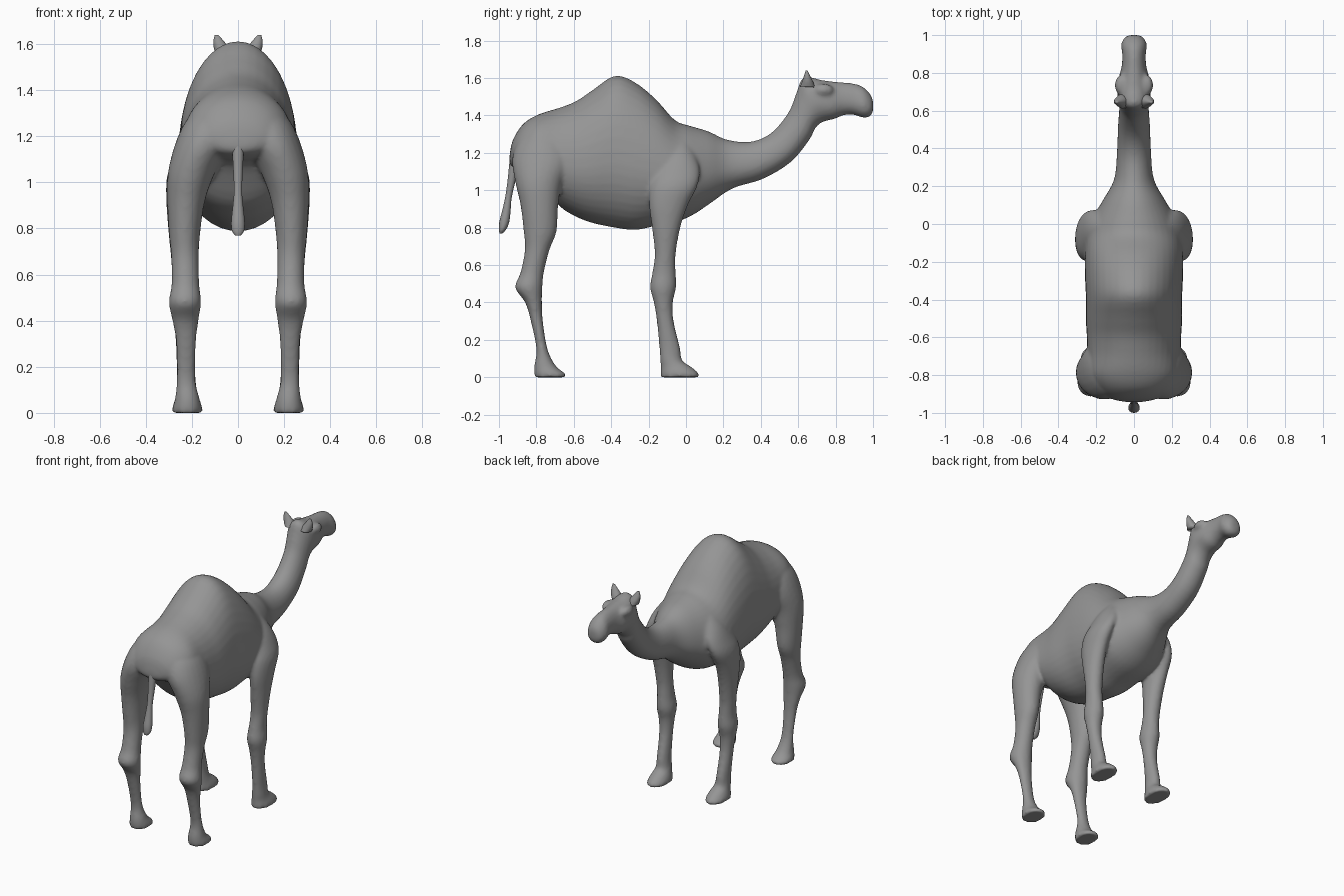
import bpy, bmesh, math
from mathutils import Vector, Matrix

grey = bpy.data.materials.new("grey")
grey.diffuse_color = (.3, .3, .3, 1)


def spline(rows, steps=4):
    """Catmull-Rom in-between sections for a smooth flow along the part."""
    out = []
    for k in range(len(rows) - 1):
        p, q, r, s = (rows[min(max(k + d, 0), len(rows) - 1)] for d in (-1, 0, 1, 2))
        for n in range(steps):
            t = n / steps
            out.append(tuple(
                b + .5 * t * (c - a + t * (2 * a - 5 * b + 4 * c - d + t * (3 * (b - c) + d - a)))
                for a, b, c, d in zip(p, q, r, s)))
    return out + [rows[-1]]


def loft(bm, sections, sides=24):
    """Skin rings; each is (y0, z0, y1, z1, half width, centre x, widest fraction)."""
    rings = []
    for y0, z0, y1, z1, hw, cx, mid in spline(sections):
        a, b = Vector((cx, y0, z0)), Vector((cx, y1, z1))
        ring = []
        for i in range(sides):
            t = 2 * math.pi * i / sides
            c = math.cos(t)
            f = mid + c * ((1 - mid) if c > 0 else mid)
            ring.append(bm.verts.new(a.lerp(b, f) + Vector((hw * math.sin(t), 0, 0))))
        rings.append(ring)
    for r, s in zip(rings, rings[1:]):
        for i in range(sides):
            j = (i + 1) % sides
            bm.faces.new((r[i], r[j], s[j], s[i]))
    bm.faces.new(rings[0])
    bm.faces.new(rings[-1])


def finish(bm, name):
    bmesh.ops.recalc_face_normals(bm, faces=bm.faces)
    me = bpy.data.meshes.new(name)
    bm.to_mesh(me)
    bm.free()
    for p in me.polygons:
        p.use_smooth = True
    me.materials.append(grey)
    ob = bpy.data.objects.new(name, me)
    bpy.context.collection.objects.link(ob)
    return ob


# underside y, z, back y, z, half width
torso = [
    (-.943, 1.14, -.943, 1.19, .04), (-.92, 1.12, -.925, 1.27, .13),
    (-.87, 1.10, -.87, 1.355, .19), (-.79, 1.07, -.79, 1.405, .23),
    (-.68, .92, -.68, 1.44, .245), (-.59, .86, -.59, 1.475, .25),
    (-.5, .825, -.5, 1.535, .255), (-.38, .80, -.38, 1.612, .255),
    (-.27, .788, -.27, 1.575, .26), (-.16, .81, -.16, 1.485, .26),
    (-.04, .835, -.06, 1.375, .25), (.04, .87, .02, 1.345, .22),
    (.13, .93, .12, 1.315, .165),
]
neck_and_head = [
    (.25, 1.01, .22, 1.27, .105), (.41, 1.06, .35, 1.26, .09),
    (.56, 1.15, .46, 1.31, .085), (.66, 1.27, .55, 1.42, .078),
    (.69, 1.33, .59, 1.52, .08), (.73, 1.365, .63, 1.605, .088),
    (.79, 1.38, .73, 1.588, .083), (.84, 1.40, .82, 1.578, .066),
    (.89, 1.405, .90, 1.57, .062), (.95, 1.387, .95, 1.55, .068),
    (.985, 1.395, .988, 1.51, .05), (1.0, 1.42, 1.0, 1.48, .028),
]
# z, rear y, front y, centre x, half width
hind_leg = [
    (0, -.81, -.645, .22, .066), (.02, -.812, -.645, .22, .066),
    (.06, -.812, -.695, .22, .054), (.15, -.80, -.74, .225, .04),
    (.3, -.83, -.765, .225, .043), (.4, -.86, -.77, .228, .057),
    (.48, -.914, -.768, .23, .07), (.56, -.885, -.76, .228, .06),
    (.68, -.862, -.73, .23, .06), (.78, -.868, -.692, .232, .068),
    (.92, -.885, -.683, .225, .082), (1.04, -.912, -.66, .202, .102),
    (1.16, -.93, -.6, .155, .12), (1.26, -.90, -.62, .12, .11),
    (1.32, -.85, -.66, .09, .08),
]
front_leg = [
    (0, -.135, .068, .22, .066), (.02, -.135, .068, .22, .066),
    (.055, -.135, .03, .22, .055), (.09, -.138, -.02, .222, .046),
    (.16, -.143, -.032, .225, .04), (.3, -.156, -.066, .228, .042),
    (.4, -.172, -.07, .23, .05), (.48, -.192, -.053, .23, .06),
    (.56, -.18, -.055, .232, .052), (.66, -.167, -.055, .238, .052),
    (.8, -.182, -.03, .245, .058), (.92, -.198, .01, .25, .061),
    (1.02, -.19, .06, .245, .064), (1.1, -.165, .075, .215, .066),
    (1.18, -.13, .055, .175, .066), (1.26, -.10, .02, .13, .05),
]

# Torso, hump, neck, head and legs fused into one smooth skin
bm = bmesh.new()
loft(bm, [s + (0, .42) for s in torso + neck_and_head], 40)
for side in (-1, 1):
    for leg in (hind_leg, front_leg):
        loft(bm, [(y0, z, y1, z, hw, side * cx, .5) for z, y0, y1, cx, hw in leg])
    # brow bulge
    bmesh.ops.create_uvsphere(bm, u_segments=16, v_segments=10, radius=1,
        matrix=Matrix.Translation((side * .068, .735, 1.535)) @ Matrix.Diagonal((.034, .055, .035, 1)))
body = finish(bm, "camel_body")
rm = body.modifiers.new("fuse", 'REMESH')
rm.mode = 'VOXEL'
rm.voxel_size = .011
rm.use_smooth_shade = True
sm = body.modifiers.new("soften", 'SMOOTH')
sm.factor = .5
sm.iterations = 6

# Ears
for side, name in ((-1, "ear_left"), (1, "ear_right")):
    bm = bmesh.new()
    loft(bm, [(.61, 1.555, .69, 1.55, .034, side * .06, .5),
              (.62, 1.58, .68, 1.58, .034, side * .07, .5),
              (.63, 1.61, .665, 1.61, .024, side * .083, .5),
              (.64, 1.64, .65, 1.64, .008, side * .093, .5)], 12)
    finish(bm, name)

# Tail with a tuft
bm = bmesh.new()
loft(bm, [(y0, z, y1, z, hw, 0, .5) for z, y0, y1, hw in [
    (1.22, -.936, -.88, .03), (1.14, -.945, -.893, .026), (1.05, -.954, -.912, .021),
    (.96, -.967, -.932, .018), (.89, -.983, -.938, .024), (.83, -.998, -.945, .03),
    (.79, -1.0, -.962, .027), (.77, -.997, -.98, .012)]], 14)
finish(bm, "tail")
